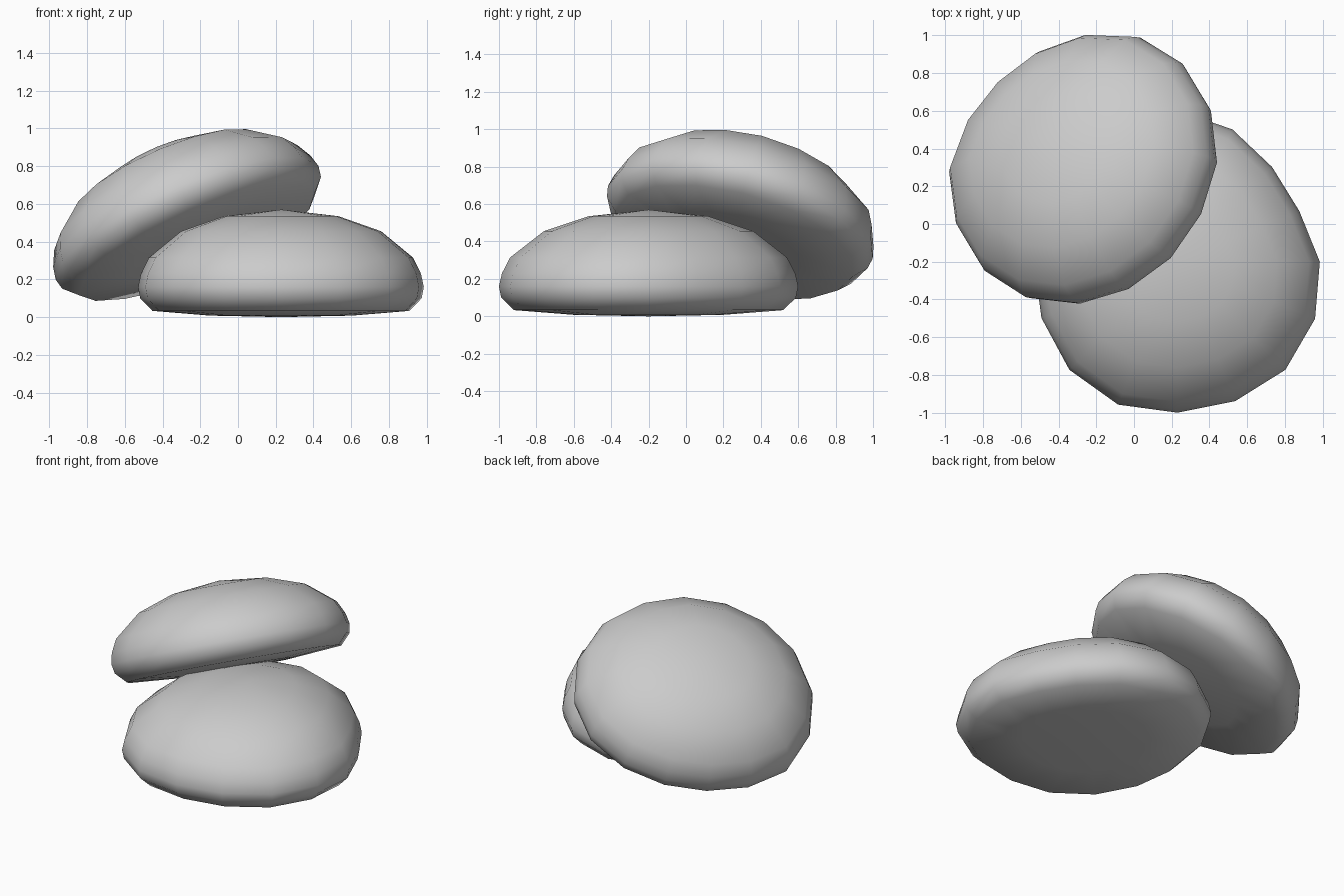
import bpy, bmesh, math
from mathutils import Vector

if "Cube" in bpy.data.objects:
    bpy.data.objects.remove(bpy.data.objects["Cube"])

# Half section of a pebble: (fraction of radius, height above the widest ring)
PROFILE = [(0.5, -0.152), (0.9, -0.127), (0.985, -0.06), (1.0, 0.0), (0.98, 0.07),
           (0.925, 0.155), (0.70, 0.295), (0.40, 0.375)]
BOTTOM, TOP = -0.16, 0.41


def pebble(name, radii, centre, normal, dome=1.0):
    """Loft an irregular outline through the profile, then tilt and place it."""
    rot = Vector((0, 0, 1)).rotation_difference(Vector(normal))
    n = len(radii)
    bm = bmesh.new()

    def vert(x, y, z):
        z *= dome if z > 0 else 1
        return bm.verts.new(rot @ Vector((x, y, z)) + Vector(centre))

    rings = []
    for f, z in PROFILE:
        rings.append([vert(f * r * math.cos(math.tau * i / n),
                           f * r * math.sin(math.tau * i / n), z)
                      for i, r in enumerate(radii)])
    low, high = vert(0, 0, BOTTOM), vert(0, 0, TOP)
    for i in range(n):
        j = (i + 1) % n
        for a, b in zip(rings, rings[1:]):
            bm.faces.new((a[i], a[j], b[j], b[i]))
        bm.faces.new((low, rings[0][j], rings[0][i]))
        bm.faces.new((high, rings[-1][i], rings[-1][j]))
    bmesh.ops.recalc_face_normals(bm, faces=bm.faces)
    for face in bm.faces:
        face.smooth = True
    mesh = bpy.data.meshes.new(name)
    bm.to_mesh(mesh)
    bm.free()
    obj = bpy.data.objects.new(name, mesh)
    bpy.context.collection.objects.link(obj)
    return obj


# Stone lying flat on the ground
pebble("lower_stone",
       [.755, .70, .71, .76, .80, .80, .79, .77, .76, .78, .81, .82, .80, .80, .81, .79],
       (0.23, -0.20, 0.16), (0, 0, 1))

# Stone leaning on the first one, sloping down to the back left
pebble("leaning_stone",
       [.76, .765, .765, .755, .725, .70, .695, .72, .76, .76, .76, .755, .745, .735, .735, .74],
       (-0.27, 0.30, 0.50), (-0.396, 0.264, 0.88), dome=0.98)
